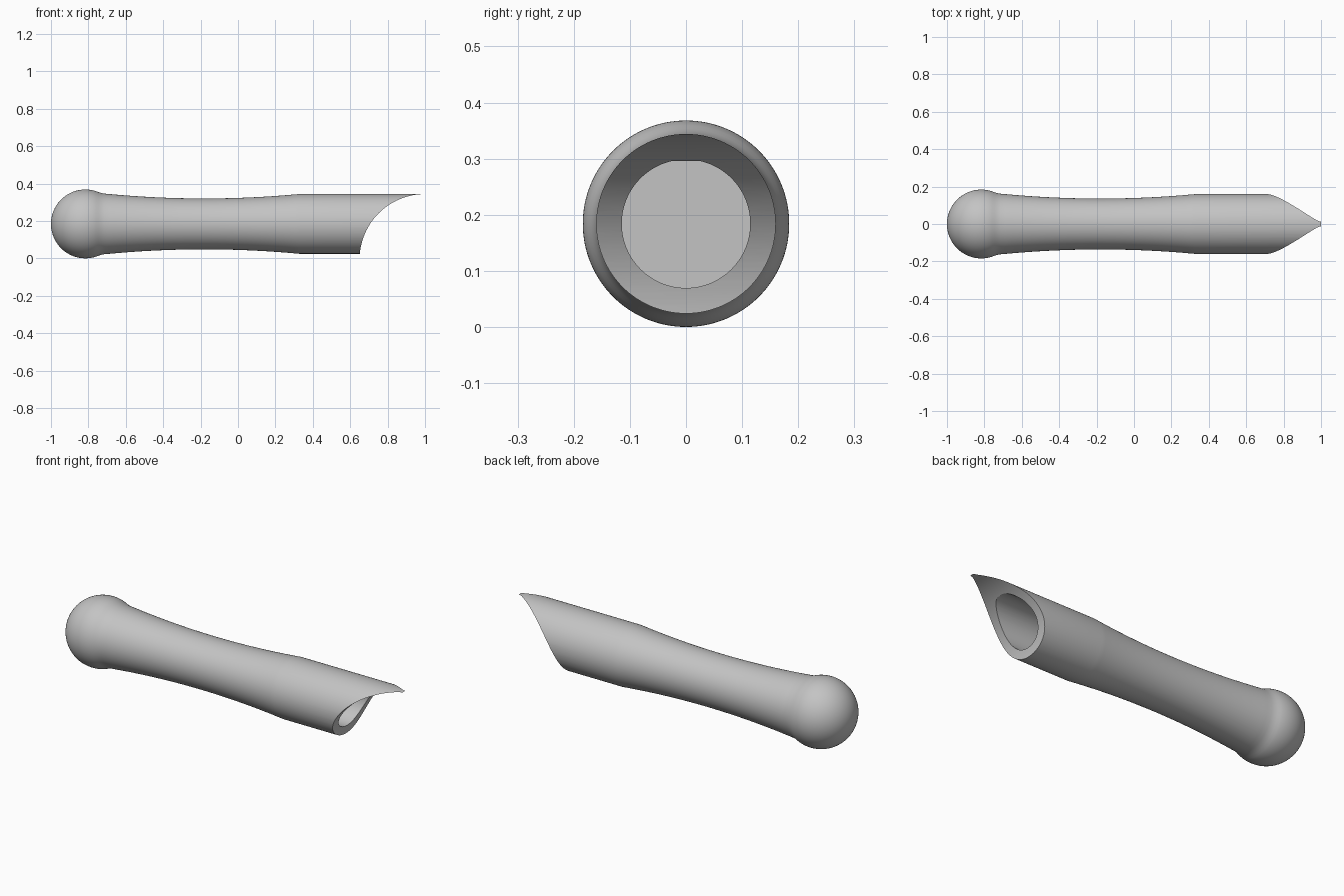
import bpy, bmesh, math
from mathutils import Matrix, Vector

cube = bpy.data.objects.get("Cube")
if cube:
    bpy.data.objects.remove(cube, do_unlink=True)

AXIS_Z = 0.184
BALL_R = 0.184
BALL_X = -1 + BALL_R
BODY_R = 0.16
WAIST_R = 0.136

grey = bpy.data.materials.new("light grey")
grey.use_nodes = True
COLOUR = (0.55, 0.55, 0.55, 1)
grey.diffuse_color = COLOUR
grey.node_tree.nodes["Principled BSDF"].inputs["Base Color"].default_value = COLOUR


def new_object(name, bm):
    mesh = bpy.data.meshes.new(name)
    bmesh.ops.recalc_face_normals(bm, faces=bm.faces)
    bm.to_mesh(mesh)
    bm.free()
    mesh.materials.append(grey)
    obj = bpy.data.objects.new(name, mesh)
    bpy.context.collection.objects.link(obj)
    return obj


def cylinder(name, radius, length, centre, rotation, segments):
    bm = bmesh.new()
    bmesh.ops.create_cone(bm, cap_ends=True, segments=segments, radius1=radius,
                          radius2=radius, depth=length,
                          matrix=Matrix.Translation(centre) @ rotation)
    obj = new_object(name, bm)
    obj.hide_render = True
    return obj


# Handle profile: ball end, soft neck, waisted grip, straight tip
profile = []
for i in range(33):
    a = math.radians(108) * i / 32
    profile.append((BALL_X - BALL_R * math.cos(a), BALL_R * math.sin(a)))
profile += [(-0.745, 0.1695), (-0.73, 0.165), (-0.715, 0.162)]
for i in range(41):
    t = i / 20 - 1
    profile.append((-0.18 + 0.51 * t, WAIST_R + (BODY_R - WAIST_R) * t * t))
profile += [(1.0, BODY_R), (1.0, 0)]

# Revolve the profile around the long axis
bm = bmesh.new()
verts = [bm.verts.new((x, 0, AXIS_Z + r)) for x, r in profile]
edges = [bm.edges.new(pair) for pair in zip(verts, verts[1:])]
bmesh.ops.spin(bm, geom=verts + edges, cent=Vector((0, 0, AXIS_Z)), axis=(1, 0, 0),
               angle=math.tau, steps=128)
bmesh.ops.remove_doubles(bm, verts=bm.verts, dist=0.00005)
handle = new_object("handle", bm)

# Blind bore and curved scoop at the tip
bore = cylinder("bore_cutter", 0.1145, 0.493, (0.5765, 0, AXIS_Z),
                Matrix.Rotation(math.pi / 2, 4, "Y"), 96)
scoop = cylinder("scoop_cutter", 0.35, 1, (1.0, 0, -0.0065),
                 Matrix.Rotation(math.pi / 2, 4, "X"), 192)
for cutter in (bore, scoop):
    mod = handle.modifiers.new(cutter.name, "BOOLEAN")
    mod.operation = "DIFFERENCE"
    mod.solver = "EXACT"
    mod.object = cutter

bpy.context.view_layer.objects.active = handle
handle.select_set(True)
for mod in list(handle.modifiers):
    bpy.ops.object.modifier_apply(modifier=mod.name)
for cutter in (bore, scoop):
    bpy.data.objects.remove(cutter, do_unlink=True)
bpy.ops.object.shade_smooth_by_angle(angle=math.radians(30))
